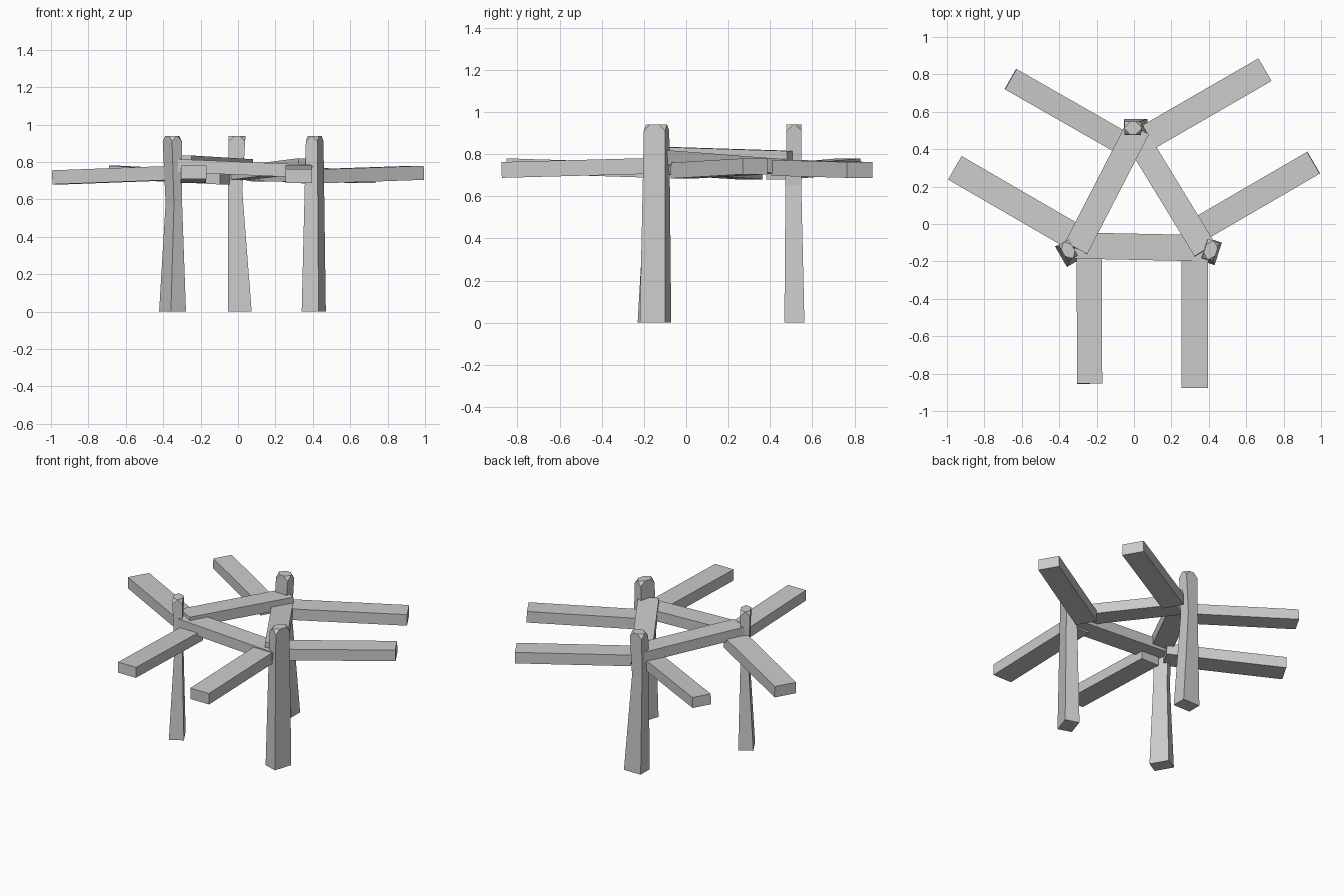
import bpy, bmesh, math
from mathutils import Vector, Matrix

cube = bpy.data.objects.get("Cube")
if cube:
    bpy.data.objects.remove(cube, do_unlink=True)

grey = bpy.data.materials.new("grey_wood")
grey.use_nodes = True
colour = (0.6, 0.6, 0.6, 1)
grey.diffuse_color = colour
grey.node_tree.nodes["Principled BSDF"].inputs["Base Color"].default_value = colour


def finish(name, bm):
    bmesh.ops.recalc_face_normals(bm, faces=bm.faces)
    mesh = bpy.data.meshes.new(name)
    bm.to_mesh(mesh)
    bm.free()
    mesh.materials.append(grey)
    bpy.context.collection.objects.link(bpy.data.objects.new(name, mesh))


def beam(name, start, end, width=0.13, thick=0.07):
    """Plank between the centres of its two ends."""
    a, b = Vector(start), Vector(end)
    along = (b - a).normalized()
    side = Vector((0, 0, 1)).cross(along).normalized()
    up = along.cross(side)
    frame = Matrix((along, side, up)).transposed().to_4x4()
    bm = bmesh.new()
    bmesh.ops.create_cube(bm, size=1)
    size = Matrix.Diagonal(((b - a).length, width, thick, 1))
    bm.transform(Matrix.Translation((a + b) / 2) @ frame @ size)
    finish(name, bm)


def post(name, angle, sections):
    """Hewn post lofted through (x, y, z, width, depth) sections, corners cut at the top."""
    turn = Matrix.Rotation(math.radians(angle), 3, 'Z')
    bm = bmesh.new()
    rings = []
    for x, y, z, w, d in sections:
        rings.append([bm.verts.new(Vector((x, y, z)) + turn @ Vector((i * w / 2, j * d / 2, 0)))
                      for i, j in ((-1, -1), (1, -1), (1, 1), (-1, 1))])
    for low, high in zip(rings, rings[1:]):
        for i in range(4):
            k = (i + 1) % 4
            bm.faces.new((low[i], low[k], high[k], high[i]))
    bm.faces.new(rings[0][::-1])
    bm.faces.new(rings[-1])
    bmesh.ops.bevel(bm, geom=rings[-1], offset=0.03, affect='VERTICES',
                    offset_type='OFFSET', segments=1, profile=0.5)
    finish(name, bm)


# Three posts
post("back_post", 0, [(0.01, 0.515, 0, 0.126, 0.095),
                      (-0.015, 0.51, 0.65, 0.075, 0.075),
                      (-0.005, 0.513, 0.94, 0.09, 0.07)])
post("left_post", 72, [(0.405, -0.145, 0, 0.126, 0.095),
                       (0.41, -0.14, 0.94, 0.105, 0.064)])
post("right_post", 120, [(-0.35, -0.152, 0, 0.126, 0.093),
                         (-0.343, -0.145, 0.58, 0.09, 0.05),
                         (-0.352, -0.14, 0.94, 0.1, 0.062)])

# Ring of beams joining the posts
beam("right_ring_beam", (-0.31, -0.13, 0.80), (0.02, 0.51, 0.78), 0.135)
beam("left_ring_beam", (0.38, -0.14, 0.785), (0.02, 0.45, 0.74), 0.13)
beam("front_ring_beam", (-0.32, -0.115, 0.78), (0.40, -0.13, 0.75), 0.14)

# Beams reaching outward, two beside each post
beam("back_right_arm", (-0.66, 0.775, 0.745), (-0.065, 0.435, 0.715), 0.125)
beam("back_left_arm", (0.70, 0.825, 0.725), (0.08, 0.467, 0.735), 0.14, 0.075)
beam("right_arm", (-0.957, 0.30, 0.718), (-0.31, -0.075, 0.742), 0.145, 0.075)
beam("left_arm", (0.96, 0.328, 0.742), (0.37, -0.015, 0.722), 0.135, 0.075)
beam("front_right_arm", (-0.237, -0.853, 0.745), (-0.24, -0.13, 0.722), 0.135)
beam("front_left_arm", (0.325, -0.875, 0.725), (0.325, -0.13, 0.745), 0.14, 0.075)
